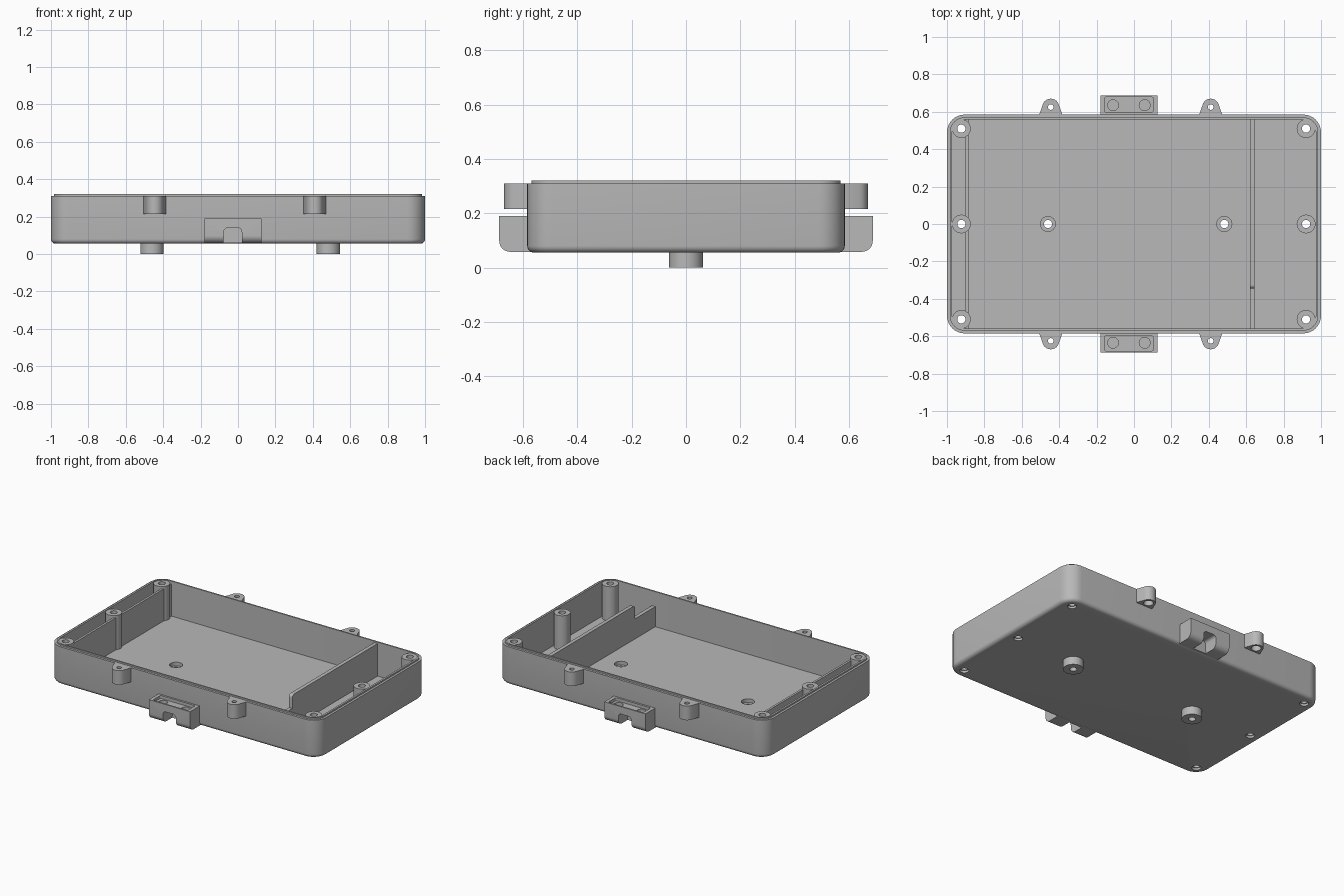
import bpy, bmesh, math

cube = bpy.data.objects.get("Cube")
if cube:
    bpy.data.objects.remove(cube, do_unlink=True)

grey = bpy.data.materials.new("mid_grey_plastic")
grey.use_nodes = True
colour = (0.48, 0.48, 0.48, 1)
grey.diffuse_color = colour
grey.node_tree.nodes["Principled BSDF"].inputs["Base Color"].default_value = colour

AXES = {"x": lambda u, v, h: (h, u, v),
        "y": lambda u, v, h: (u, h, v),
        "z": lambda u, v, h: (u, v, h)}
parts = []


def loft(name, rings, axis="z"):
    """Closed solid through (outline, height) rings of equal point count."""
    bm = bmesh.new()
    loops = [[bm.verts.new(AXES[axis](u, v, h)) for u, v in pts] for pts, h in rings]
    n = len(loops[0])
    for low, high in zip(loops, loops[1:]):
        for i in range(n):
            j = (i + 1) % n
            bm.faces.new((low[i], low[j], high[j], high[i]))
    bm.faces.new(loops[0])
    bm.faces.new(loops[-1])
    bmesh.ops.recalc_face_normals(bm, faces=bm.faces)
    mesh = bpy.data.meshes.new(name)
    bm.to_mesh(mesh)
    bm.free()
    mesh.materials.append(grey)
    obj = bpy.data.objects.new(name, mesh)
    bpy.context.collection.objects.link(obj)
    return obj


def prism(name, pts, a, b, axis="z"):
    return loft(name, [(pts, a), (pts, b)], axis)


def arc(cx, cy, r, start, end, n=8):
    return [(cx + r * math.cos(math.radians(start + (end - start) * i / n)),
             cy + r * math.sin(math.radians(start + (end - start) * i / n)))
            for i in range(n + 1)]


def round_rect(hx, hy, r, cx=0, cy=0):
    pts = []
    for k, (sx, sy) in enumerate([(1, 1), (-1, 1), (-1, -1), (1, -1)]):
        pts += arc(cx + sx * (hx - r), cy + sy * (hy - r), r, 90 * k, 90 * k + 90)
    return pts


def rod(name, x, y, r, z0, z1):
    return prism(name, arc(x, y, r, 0, 360, 32)[:-1], z0, z1)


def cut(obj, cutters):
    """Subtract the cutters from obj and delete them."""
    bpy.context.view_layer.objects.active = obj
    for cutter in cutters:
        cutter.hide_render = True
        mod = obj.modifiers.new("cut", "BOOLEAN")
        mod.operation = "DIFFERENCE"
        mod.solver = "EXACT"
        mod.object = cutter
        bpy.ops.object.modifier_apply(modifier=mod.name)
        bpy.data.objects.remove(cutter, do_unlink=True)
    parts.append(obj)


FLOOR, RIM = 0.085, 0.31
posts = [(x, y) for x in (-0.923, 0.92) for y in (-0.51, 0, 0.51)]
feet = [(-0.46, 0), (0.483, 0)]

# Tray shell: rounded bottom edge, stepped lip, open cavity, screw holes
bevel = 0.025
rings = []
for i in range(6):
    t = math.radians(90 * i / 5)
    inset = bevel * (1 - math.sin(t))
    rings.append((round_rect(1 - inset, 0.585 - inset, 0.095 - inset),
                  0.055 + bevel * (1 - math.cos(t))))
lip = round_rect(0.985, 0.57, 0.08)
rings += [(round_rect(1, 0.585, 0.095), RIM), (lip, RIM), (lip, 0.32)]
shell = loft("tray_shell", rings)
cut(shell, [prism("cavity", round_rect(0.972, 0.56, 0.067), FLOOR, 0.5)]
    + [rod("screw_hole", x, y, 0.028, 0, 0.2) for x, y in posts]
    + [rod("foot_hole", x, y, 0.04, 0, 0.2) for x, y in feet])

# Hollow screw posts and feet
for x, y in posts:
    cut(rod("screw_post", x, y, 0.05, 0.07, RIM + 0.005),
        [rod("bore", x, y, 0.022, 0, 0.5)])
for x, y in feet:
    cut(rod("foot", x, y, 0.0625, 0, 0.06), [rod("bore", x, y, 0.022, -0.1, 0.2)])

# Notched cross divider, low floor step and narrow end partition
low, front, back = 0.22, -0.345, 0.565
divider = [(-0.565, 0.08), (back, 0.08), (back, RIM)]
divider += arc(front + 0.02, RIM - 0.02, 0.02, 90, 180)
divider += [(front, low), (-0.565, low)]
parts.append(prism("cross_divider", divider, 0.62, 0.645, "x"))
step = [(0.64, front), (0.72, front), (0.72, back), (0.64, back)]
parts.append(prism("floor_step", step, 0.08, 0.092))
wall = [(-0.9, -back), (-0.885, -back), (-0.885, back), (-0.9, back)]
parts.append(prism("end_partition", wall, 0.08, 0.3))

# Parts repeated on the front and back walls
for s, side in ((-1, "front"), (1, "back")):
    # Mounting ears with a counterbored screw hole
    for x in (-0.445, 0.41):
        tip = [(x + 0.06, 0.57), (x + 0.06, 0.59)]
        tip += arc(x, 0.625, 0.045, 15, 165, 16)
        tip += [(x - 0.06, 0.59), (x - 0.06, 0.57)]
        ear = prism(side + "_ear", [(u, s * v) for u, v in tip], 0.215, RIM)
        cut(ear, [rod("bore", x, s * 0.625, 0.015, 0.1, 0.5),
                  rod("counterbore", x, s * 0.625, 0.03, 0.1, 0.26)])

    # Latch block with a rounded lower edge
    block = [(0.57, 0.19), (0.57, 0.058)]
    block += arc(0.648, 0.098, 0.04, -90, 0)
    block += [(0.688, 0.19)]
    latch = prism(side + "_latch_block", [(s * u, v) for u, v in block],
                  -0.18, 0.125, "x")
    # Arched notch below, shallow pocket and two round seats above
    arch = [(0.022, 0), (0.022, 0.06)] + arc(0, 0.12, 0.02, 0, 90)
    arch += arc(-0.055, 0.12, 0.02, 90, 180) + [(-0.077, 0.06), (-0.077, 0)]
    cut(latch, [prism("notch", arch, s * 0.588, s * 0.8, "y"),
                prism("pocket", round_rect(0.13, 0.04, 0.008, -0.0275, s * 0.638),
                      0.17, 0.3)]
        + [rod("seat", x, s * 0.635, 0.029, 0.148, 0.3) for x in (-0.112, 0.057)])

# Smooth rounded surfaces while keeping edges crisp
bpy.ops.object.select_all(action="DESELECT")
for obj in parts:
    obj.select_set(True)
bpy.context.view_layer.objects.active = shell
bpy.ops.object.shade_smooth_by_angle(angle=math.radians(30))
